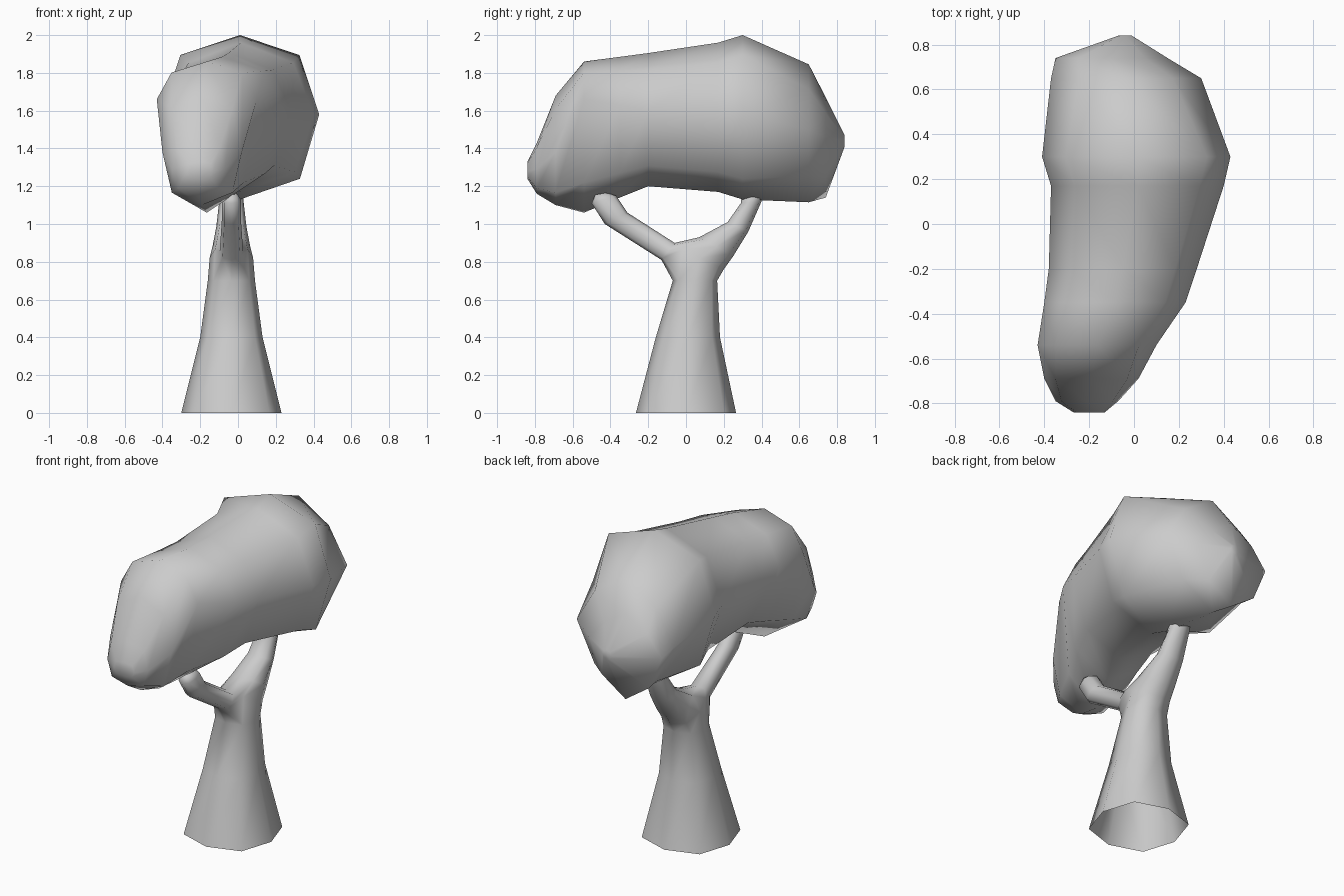
import bpy, bmesh
from math import sin, cos, tau
from mathutils import Vector

cube = bpy.data.objects.get("Cube")
if cube:
    bpy.data.objects.remove(cube)

SIDES = 8
grey = bpy.data.materials.new("plain_grey")
grey.use_nodes = True
grey.diffuse_color = (0.6, 0.6, 0.6, 1)
grey.node_tree.nodes["Principled BSDF"].inputs["Base Color"].default_value = (0.6, 0.6, 0.6, 1)


def unit_ring(upper, lower):
    """Eight points round a circle, with the diagonal ones pushed in or out."""
    for i in range(SIDES):
        t = tau * i / SIDES
        push = (upper if sin(t) > 0 else lower) if i % 2 else 1
        yield cos(t) * push, sin(t) * push


def limb_ring(y1, z1, y2, z2, half_width, x=-0.035):
    """Ring whose inner and outer edge points are given in the side plane."""
    a, b = Vector((x, y1, z1)), Vector((x, y2, z2))
    mid, half = (a + b) / 2, (a - b) / 2
    return [mid + half * c + Vector((half_width * s, 0, 0)) for c, s in unit_ring(1.07, 1.07)]


def crown_ring(y, x1, x2, z1, z_wide, z2, upper, lower):
    """Upright ring, widest at z_wide, between its side, bottom and top limits."""
    ring = []
    for c, s in unit_ring(upper, lower):
        rise = z2 - z_wide if s > 0 else z_wide - z1
        ring.append(((x1 + x2) / 2 + (x2 - x1) / 2 * c, y, z_wide + rise * s))
    return ring


def add_rows(bm, rings):
    return [[bm.verts.new(p) for p in ring] for ring in rings]


def skin(bm, rows):
    for a, b in zip(rows, rows[1:]):
        for i in range(SIDES):
            j = (i + 1) % SIDES
            bm.faces.new((a[i], a[j], b[j], b[i]))


def finish(name, bm):
    """Turn the bmesh into a smooth grey object."""
    bmesh.ops.recalc_face_normals(bm, faces=bm.faces)
    mesh = bpy.data.meshes.new(name)
    bm.to_mesh(mesh)
    bm.free()
    mesh.materials.append(grey)
    mesh.shade_smooth()
    bpy.context.collection.objects.link(bpy.data.objects.new(name, mesh))


# Trunk flowing into the back branch, open underneath
trunk = [(-.265, 0, .265, 0, .265), (-.16, .4, .18, .4, .165),
         (-.07, .7, .165, .7, .125), (-.05, .88, .2, .76, .115),
         (.07, .93, .25, .83, .1), (.22, 1.01, .33, .96, .08),
         (.29, 1.11, .4, 1.12, .065), (.3, 1.2, .42, 1.2, .06)]
bm = bmesh.new()
rows = add_rows(bm, [limb_ring(*r) for r in trunk])
skin(bm, rows)
bm.faces.new(rows[-1])

# Front branch growing out of a hole opened in the front of the fork
low, mid, high = rows[2:5]
bmesh.ops.delete(bm, geom=[mid[0]], context='VERTS')
socket = [high[0], high[1], mid[1], low[1], low[0], low[-1], mid[-1], high[-1]]
branch = [(-.06, .9, -.13, .81, .062), (-.31, 1.06, -.43, 1.0, .05),
          (-.37, 1.15, -.5, 1.11, .05), (-.42, 1.165, -.48, 1.155, .03)]
branch_rows = add_rows(bm, [limb_ring(*r) for r in branch])
skin(bm, [socket] + branch_rows)
bm.faces.new(branch_rows[-1])
finish("trunk_and_branches", bm)

# Leafy crown, lofted from front to back
crown = [(-.84, -.27, -.13, 1.24, 1.28, 1.33, 1.15, 1.1),
         (-.79, -.35, -.07, 1.16, 1.29, 1.43, 1.15, 1.1),
         (-.69, -.4, .02, 1.1, 1.38, 1.68, 1.08, 1.08),
         (-.54, -.43, .1, 1.06, 1.66, 1.86, 1, 1.04),
         (-.35, -.4, .23, 1.14, 1.63, 1.885, 1, 1.04),
         (-.2, -.38, .28, 1.2, 1.6, 1.905, 1, 1.03),
         (.17, -.37, .4, 1.17, 1.58, 1.96, 1.02, 1.05),
         (.3, -.41, .43, 1.13, 1.58, 2.0, 1.06, 1.07),
         (.65, -.37, .3, 1.115, 1.5, 1.845, .88, .9),
         (.74, -.35, .15, 1.14, 1.46, 1.67, .85, .92),
         (.84, -.07, -.01, 1.41, 1.44, 1.47, 1, 1)]
bm = bmesh.new()
rows = add_rows(bm, [crown_ring(*r) for r in crown])
skin(bm, rows)
bm.faces.new(rows[0])
bm.faces.new(rows[-1])
finish("crown", bm)
